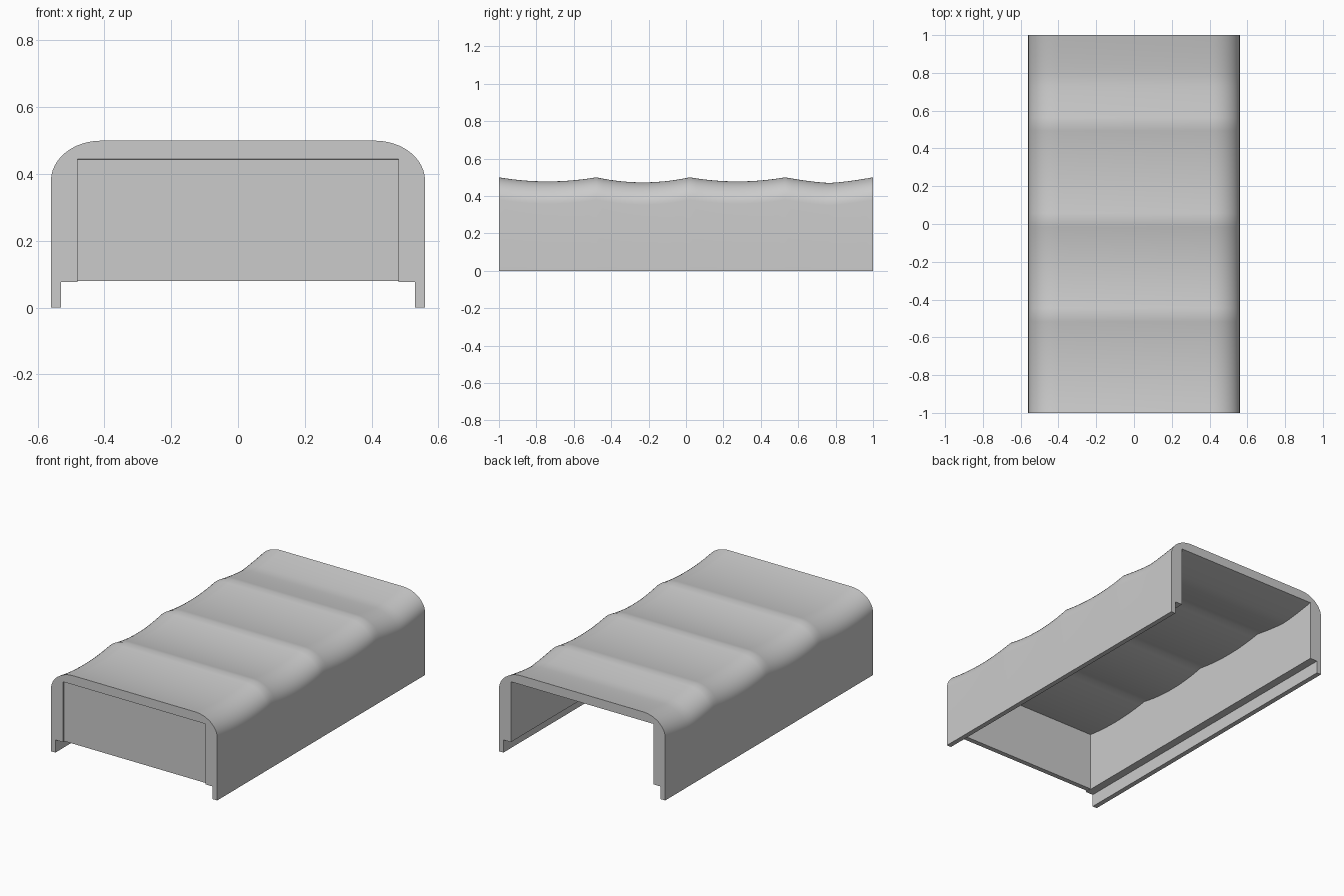
import bpy, bmesh, math

cube = bpy.data.objects.get("Cube")
if cube:
    bpy.data.objects.remove(cube)

grey = bpy.data.materials.new("plain grey")
grey.use_nodes = True
grey.diffuse_color = (0.6, 0.6, 0.6, 1)
grey.node_tree.nodes["Principled BSDF"].inputs["Base Color"].default_value = (0.6, 0.6, 0.6, 1)

HALF_W, INNER_W, LIP_W = 0.56, 0.48, 0.53
TOP, CEILING, LEDGE = 0.5, 0.445, 0.077
RX, RZ = 0.15, 0.12

# Each bay of the cover: start, end, depth of the sag, curve power
BAYS = [(-1, -0.48, 0.022, 2), (-0.48, 0.02, 0.027, 2),
        (0.02, 0.53, 0.022, 2), (0.53, 1, 0.03, 1.4)]
STEPS = 14


def add_object(name, bm):
    bmesh.ops.recalc_face_normals(bm, faces=bm.faces)
    mesh = bpy.data.meshes.new(name)
    bm.to_mesh(mesh)
    bm.free()
    mesh.materials.append(grey)
    obj = bpy.data.objects.new(name, mesh)
    bpy.context.collection.objects.link(obj)
    return obj


def half_section():
    """Right half of the closed cross-section: outer skin and inner skin."""
    outer = [(HALF_W, 0)]
    for i in range(13):
        a = math.pi / 2 * i / 12
        outer.append((HALF_W - RX + RX * math.cos(a), TOP - RZ + RZ * math.sin(a)))
    inner = [(INNER_W, CEILING), (INNER_W, LEDGE), (LIP_W, LEDGE), (LIP_W, 0)]
    return outer, inner


def stations():
    """Positions along the length with the sag at each one."""
    rows = [(-1, 0)]
    for start, end, depth, power in BAYS:
        for i in range(1, STEPS + 1):
            t = i / STEPS
            rows.append((start + (end - start) * t,
                         depth * (1 - abs(2 * t - 1) ** power)))
    return rows


# Arched cover with sagging roof
outer, inner = half_section()
mirror = lambda pts: [(-x, z) for x, z in reversed(pts)]
section = outer + mirror(outer) + mirror(inner) + inner

bm = bmesh.new()
rings = []
for y, sag in stations():
    rings.append([bm.verts.new((x, y, z - sag if z > 0.3 else z)) for x, z in section])
n = len(section)
for a, b in zip(rings, rings[1:]):
    for i in range(n):
        j = (i + 1) % n
        bm.faces.new((a[i], a[j], b[j], b[i]))
bm.faces.new(rings[0])
bm.faces.new(rings[-1])
cover = add_object("arched_cover", bm)
bpy.ops.object.select_all(action='DESELECT')
cover.select_set(True)
bpy.context.view_layer.objects.active = cover
bpy.ops.object.shade_smooth_by_angle(angle=math.radians(30))

# Front panel, set slightly back in the opening
bm = bmesh.new()
bmesh.ops.create_cube(bm, size=1)
bottom = 0.08
bmesh.ops.scale(bm, vec=(2 * INNER_W, 0.03, CEILING - bottom), verts=bm.verts)
bmesh.ops.translate(bm, vec=(0, -0.975, (CEILING + bottom) / 2), verts=bm.verts)
add_object("front_panel", bm)
